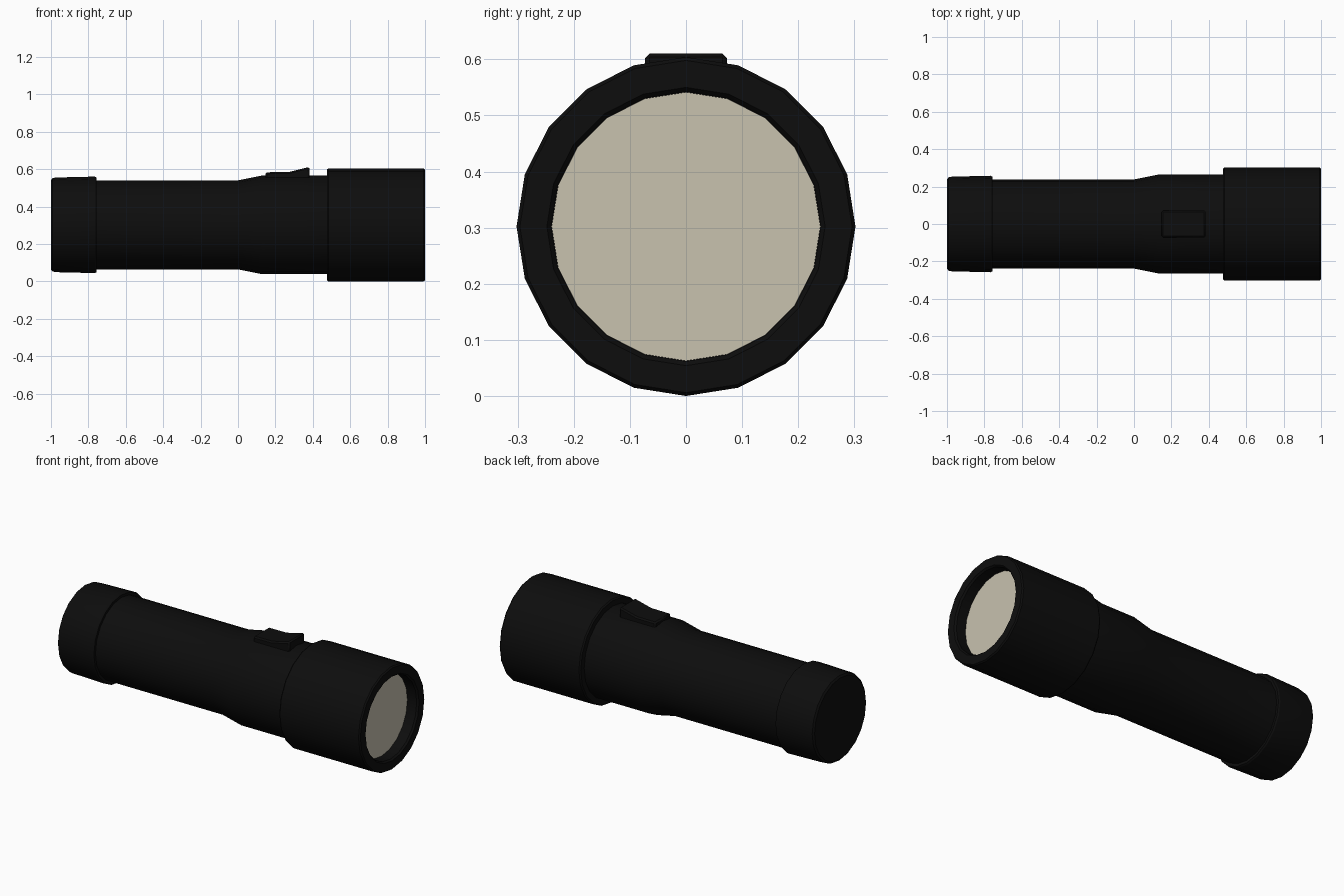
import bpy, bmesh, math

if "Cube" in bpy.data.objects:
    bpy.data.objects.remove(bpy.data.objects["Cube"])

SIDES = 20
AXIS_Z = 0.302


def material(name, rgb):
    m = bpy.data.materials.new(name)
    m.diffuse_color = (*rgb, 1)
    m.use_nodes = True
    m.node_tree.nodes["Principled BSDF"].inputs["Base Color"].default_value = m.diffuse_color
    return m


def finish(name, bm, mat):
    bmesh.ops.recalc_face_normals(bm, faces=bm.faces)
    me = bpy.data.meshes.new(name)
    bm.to_mesh(me)
    bm.free()
    me.materials.append(mat)
    ob = bpy.data.objects.new(name, me)
    bpy.context.collection.objects.link(ob)
    bpy.context.view_layer.objects.active = ob
    ob.select_set(True)
    bpy.ops.object.shade_smooth_by_angle(angle=math.radians(25))
    ob.select_set(False)
    return ob


def lathe(name, profile, mat):
    """Revolve (x, radius) points about the long axis, capping both ends."""
    bm = bmesh.new()
    rings = []
    for x, r in profile:
        rings.append([bm.verts.new((x, r * math.sin(a), AXIS_Z + r * math.cos(a)))
                      for a in (2 * math.pi * i / SIDES for i in range(SIDES))])
    for a, b in zip(rings, rings[1:]):
        for i in range(SIDES):
            j = (i + 1) % SIDES
            bm.faces.new((a[i], a[j], b[j], b[i]))
    bm.faces.new(rings[0])
    bm.faces.new(rings[-1])
    return finish(name, bm, mat)


black = material("black_plastic", (0.004, 0.004, 0.004))
cream = material("lens_glass", (0.58, 0.54, 0.43))

# Body: tail cap, grip, flared neck, head and recessed lens well
lathe("body", [
    (-1.0, 0.238), (-0.992, 0.249), (-0.975, 0.253), (-0.765, 0.258), (-0.757, 0.253),
    (-0.757, 0.238), (0.0, 0.238), (0.13, 0.264), (0.475, 0.264),
    (0.475, 0.296), (0.483, 0.302), (0.992, 0.302), (1.0, 0.296),
    (1.0, 0.248), (0.99, 0.24), (0.925, 0.24)], black)

# Lens disc at the bottom of the well
lathe("lens", [(0.92, 0.2395), (0.93, 0.2395)], cream)

# Sliding switch: side profile extruded across y, with chamfered edges
bm = bmesh.new()
profile = [(0.148, 0.53), (0.148, 0.583), (0.27, 0.584), (0.382, 0.612), (0.382, 0.53)]
left, right = ([bm.verts.new((x, y, z)) for x, z in profile] for y in (-0.073, 0.073))
bm.faces.new(left)
bm.faces.new(right)
for i in range(len(profile)):
    j = (i + 1) % len(profile)
    bm.faces.new((left[i], left[j], right[j], right[i]))
switch = finish("switch", bm, black)
bevel = switch.modifiers.new("chamfer", 'BEVEL')
bevel.width = 0.008
bevel.segments = 1
bevel.limit_method = 'ANGLE'
